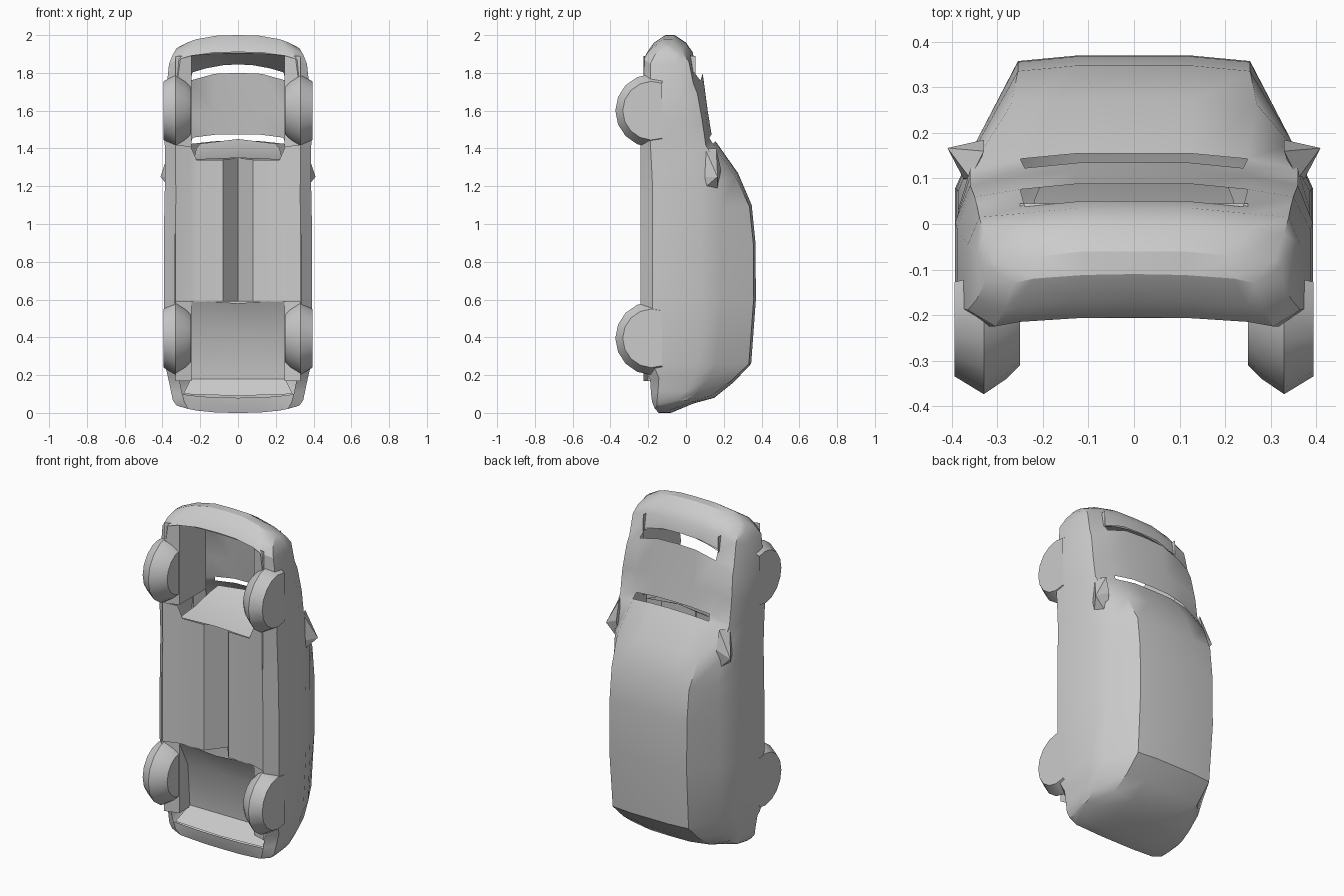
import bpy, bmesh, math

if "Cube" in bpy.data.objects:
    bpy.data.objects.remove(bpy.data.objects["Cube"])

paint = bpy.data.materials.new("plain_grey")
paint.diffuse_color = (0.6, 0.6, 0.6, 1)
paint.use_nodes = True
paint.node_tree.nodes["Principled BSDF"].inputs["Base Color"].default_value = paint.diffuse_color


def finish(bm, name, angle=32):
    bmesh.ops.recalc_face_normals(bm, faces=bm.faces)
    me = bpy.data.meshes.new(name)
    bm.to_mesh(me)
    bm.free()
    me.materials.append(paint)
    ob = bpy.data.objects.new(name, me)
    bpy.context.collection.objects.link(ob)
    bpy.ops.object.select_all(action='DESELECT')
    ob.select_set(True)
    bpy.context.view_layer.objects.active = ob
    bpy.ops.object.shade_smooth_by_angle(angle=math.radians(angle))
    return ob


def strip(name, lines):
    """Sheet joining equally long rows of points."""
    bm = bmesh.new()
    rows = [[bm.verts.new(p) for p in line] for line in lines]
    for a, b in zip(rows, rows[1:]):
        for i in range(len(a) - 1):
            bm.faces.new((a[i], a[i + 1], b[i + 1], b[i]))
    return finish(bm, name)


# Car body standing on its tail, lofted from tail to nose
# z, bow, underside y, half width, shoulder x, shoulder y, roof x, roof y
SECTIONS = [
    (0.00, .045, -.165, .325, .31, -.09, .22, -.08),
    (0.05, .015, -.18, .345, .335, .00, .26, .04),
    (0.08, .03, -.185, .355, .34, .06, .26, .15),
    (0.16, .02, -.19, .37, .35, .12, .25, .25),
    (0.26, .00, -.235, .388, .35, .16, .25, .345),
    (0.60, .00, -.24, .393, .345, .185, .255, .37),
    (0.90, .00, -.24, .393, .345, .185, .255, .368),
    (1.10, -.02, -.24, .39, .345, .185, .255, .348),
    (1.27, -.04, -.24, .387, .345, .175, .27, .275),
    (1.44, -.04, -.24, .387, .36, .12, .25, .155),
    (1.475, -.05, -.24, .387, .36, .105, .24, .135),
    (1.60, -.04, -.24, .393, .36, .085, .26, .115),
    (1.80, -.10, -.23, .388, .35, .06, .25, .088),
    (1.845, -.10, -.225, .38, .345, .04, .24, .05),
    (1.91, -.05, -.225, .365, .34, .015, .25, .035),
    (1.96, -.06, -.19, .345, .33, -.02, .25, .00),
    (2.00, -.08, -.13, .325, .31, -.08, .22, -.06),
]
GAPS = (9, 12)                  # cowl slot and grille opening
CLOSED_BELOW = (0, 1, 14, 15)   # bumper undersides

bm = bmesh.new()
rings = []
for z, bow, yb, w, ws, ys, wr, yc in SECTIONS:
    half = [(0, yb + .02), (wr / 2, yb + .018), (wr, yb + .01), (w - .06, yb),
            (w, yb + .15 * (ys - yb)), (w, yb + .75 * (ys - yb)), (ws, ys),
            (wr, yc - .012), (wr / 2, yc), (0, yc)]
    full = half + [(-x, y) for x, y in half[8:0:-1]]
    rings.append([bm.verts.new((x, y, z + bow * (abs(x) / .34) ** 3)) for x, y in full])
for r, (a, b) in enumerate(zip(rings, rings[1:])):
    for j in range(18):
        k = (j + 1) % 18
        if j in (0, 1, 2, 15, 16, 17) and r not in CLOSED_BELOW:
            continue
        if j in (7, 8, 9, 10) and r in GAPS:
            continue
        bm.faces.new((a[j], a[k], b[k], b[j]))
for ring in (rings[0], rings[-1]):
    for i in range(4):
        quad = (i, i + 1, 8 - i, 9 - i)
        bm.faces.new([ring[q] for q in quad])
        bm.faces.new([ring[(18 - q) % 18] for q in quad])
bmesh.ops.delete(bm, geom=[v for v in bm.verts if not v.link_faces], context='VERTS')
finish(bm, "car_body", 30)

# Floor pan with a central groove, ends stepped towards the sills
FLOOR = [(.33, -.238, 1.42), (.25, -.212, 1.41), (.22, -.208, 1.34), (.08, -.205, 1.34)]
half = FLOOR + [(0, -.10, 1.35)]
floor = [(-x, y, z) for x, y, z in half] + [(x, y, z) for x, y, z in FLOOR[::-1]]
strip("floor_pan", [[(x, y, .59) for x, y, z in floor], floor])


def cross_panel(name, profile):
    strip(name, [[(-w, y, z), (0, y, z + bow), (w, y, z)] for w, y, z, bow in profile])


# Bulkhead, luggage floor and the back of the nose bumper
cross_panel("bulkhead", [(.24, -.207, 1.34, .01), (.23, -.08, 1.36, .01),
                         (.22, .05, 1.40, .02), (.20, .10, 1.425, .025)])
cross_panel("luggage_floor", [(.28, -.207, .60, -.02), (.25, -.12, .43, 0),
                              (.25, -.10, .18, 0), (.29, -.175, .10, -.01)])
strip("nose_bumper_back",
      [[(x, y, z - bow * (abs(x) / .25) ** 2) for x in (-.25, -.17, -.08, 0, .08, .17, .25)]
       for y, z, bow in ((-.205, 1.905, .01), (-.08, 1.88, .03), (.045, 1.845, .045))])

# Wheels (lower part only) and inner wheel wells
TYRE = [(.25, .13), (.28, .16), (.33, .194), (.394, .155)]
N = 10
for side, label in ((1, "right"), (-1, "left")):
    for zc, axle in ((1.60, "front"), (.395, "rear")):
        bm = bmesh.new()
        loops = []
        for x, r in TYRE:
            angles = [math.radians(70 + 220 * i / N) for i in range(N + 1)]
            loops.append([bm.verts.new((side * x, -.18 + r * math.cos(t), zc + r * math.sin(t)))
                          for t in angles])
        for a, b in zip(loops, loops[1:]):
            for i in range(N):
                bm.faces.new((a[i], a[i + 1], b[i + 1], b[i]))
        bm.faces.new(loops[0])
        bm.faces.new(loops[-1])
        finish(bm, f"{axle}_{label}_wheel", 40)
    for z0, z1, top, axle in ((1.41, 1.89, .05, "front"), (.17, .59, -.10, "rear")):
        strip(f"{axle}_{label}_wheel_well",
              [[(side * x, y, z) for x, y in ((.33, -.225), (.247, -.2), (.247, top))]
               for z in (z0, z1)])

    # Door mirror
    bm = bmesh.new()
    for x, y, z in [(.355, .085, 1.18), (.33, .165, 1.17), (.41, .167, 1.25),
                    (.375, .10, 1.25), (.36, .10, 1.40), (.33, .185, 1.29), (.33, .16, 1.40)]:
        bm.verts.new((side * x, y, z))
    bmesh.ops.convex_hull(bm, input=bm.verts)
    finish(bm, f"{label}_mirror", 10)
